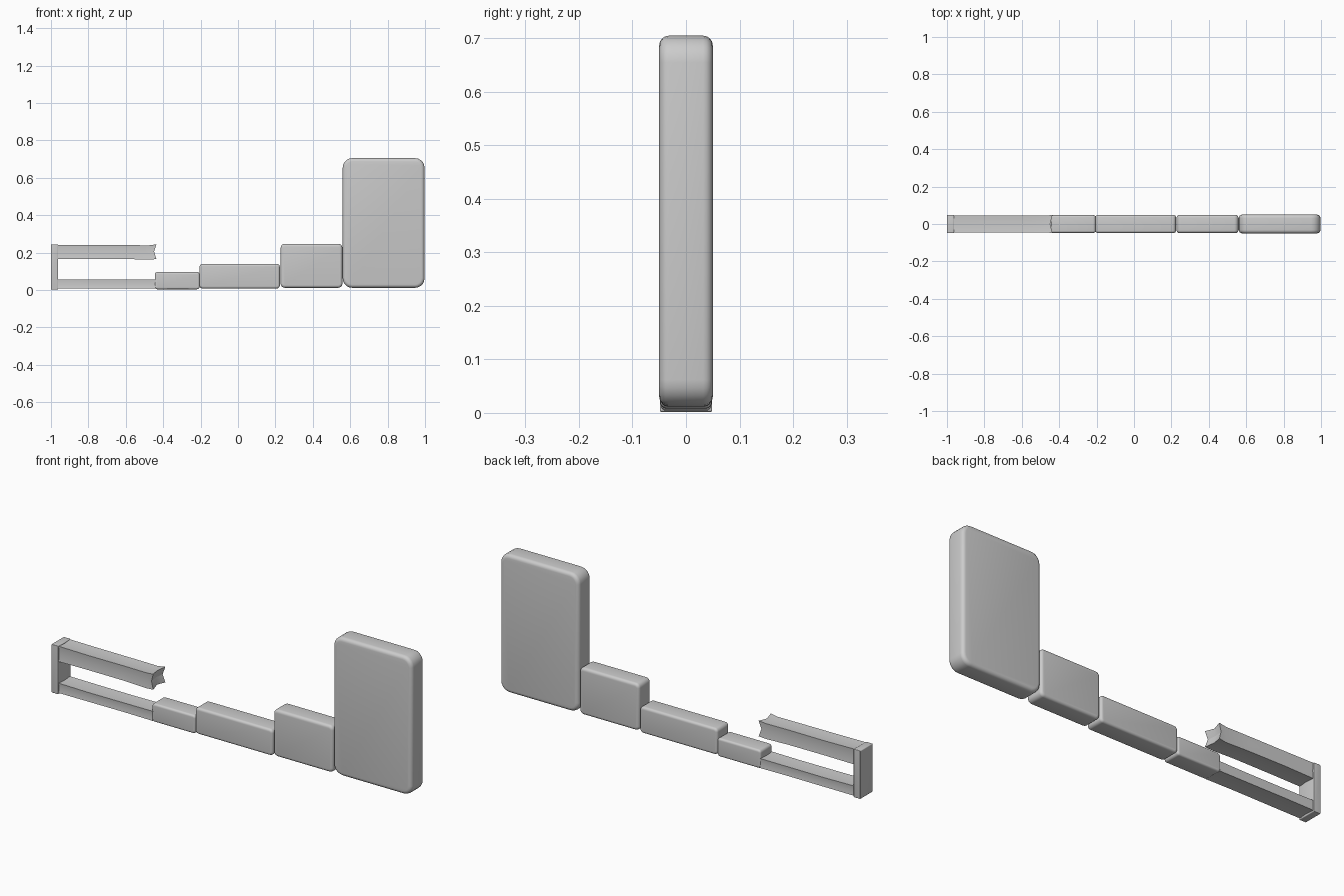
import bpy, bmesh, math

if "Cube" in bpy.data.objects:
    bpy.data.objects.remove(bpy.data.objects["Cube"])


def finish(bm, name, angle=40):
    bmesh.ops.recalc_face_normals(bm, faces=bm.faces)
    mesh = bpy.data.meshes.new(name)
    bm.to_mesh(mesh)
    bm.free()
    ob = bpy.data.objects.new(name, mesh)
    bpy.context.collection.objects.link(ob)
    bpy.ops.object.select_all(action='DESELECT')
    ob.select_set(True)
    bpy.context.view_layer.objects.active = ob
    bpy.ops.object.shade_smooth_by_angle(angle=math.radians(angle))
    return ob


def soft_block(name, x0, x1, z0, z1, half_y, corner, rim):
    """Slab with rounded outline corners and a softer front/back rim."""
    bm = bmesh.new()
    bmesh.ops.create_cube(bm, size=1)
    for v in bm.verts:
        v.co.x = x1 if v.co.x > 0 else x0
        v.co.y = half_y if v.co.y > 0 else -half_y
        v.co.z = z1 if v.co.z > 0 else z0
    depth = [e for e in bm.edges if abs(e.verts[0].co.y - e.verts[1].co.y) > half_y]
    bmesh.ops.bevel(bm, geom=depth, offset=corner, segments=5, profile=0.5, affect='EDGES')
    rims = [e for e in bm.edges
            if abs(e.verts[0].co.y - e.verts[1].co.y) < 1e-5]
    bmesh.ops.bevel(bm, geom=rims, offset=rim, segments=4, profile=0.5, affect='EDGES')
    return finish(bm, name)


def worn_rail(name, stations, pinch, notch):
    """Loft of slightly hollowed rectangles; stations are (x, z0, z1, half_y)."""
    bm = bmesh.new()
    rings = []
    for x, z0, z1, h in stations:
        m = (z0 + z1) / 2
        pts = [(-h, z0), (0, z0 + pinch), (h, z0), (h - pinch, m),
               (h, z1), (0, z1 - pinch), (-h, z1), (-h + pinch, m)]
        rings.append([bm.verts.new((x, y, z)) for y, z in pts])
    for a, b in zip(rings, rings[1:]):
        for i in range(8):
            j = (i + 1) % 8
            bm.faces.new((a[i], a[j], b[j], b[i]))
    bm.faces.new(rings[0])
    # hollowed free end
    for i in (1, 3, 5, 7):
        rings[-1][i].co.x -= notch * 0.7
    x, z0, z1, h = stations[-1]
    tip = bm.verts.new((x - notch, 0, (z0 + z1) / 2))
    for i in range(8):
        bm.faces.new((rings[-1][i], rings[-1][(i + 1) % 8], tip))
    return finish(bm, name, 30)


# Row of rising rounded blocks
soft_block("small_block", -0.445, -0.205, 0.004, 0.096, 0.047, 0.014, 0.010)
soft_block("long_block", -0.206, 0.224, 0.008, 0.140, 0.048, 0.018, 0.012)
soft_block("medium_block", 0.228, 0.558, 0.012, 0.247, 0.048, 0.022, 0.014)
soft_block("tall_block", 0.560, 0.997, 0.012, 0.705, 0.050, 0.050, 0.018)

# Open frame: end post and two rails
soft_block("end_post", -1.0, -0.962, 0.002, 0.244, 0.049, 0.004, 0.003)
worn_rail("upper_rail",
          [(-0.966, 0.165, 0.242, 0.045), (-0.80, 0.167, 0.240, 0.046),
           (-0.60, 0.166, 0.240, 0.045), (-0.475, 0.162, 0.239, 0.045),
           (-0.436, 0.166, 0.244, 0.048)], 0.004, 0.018)
worn_rail("lower_rail",
          [(-0.966, 0.008, 0.057, 0.045), (-0.80, 0.009, 0.055, 0.046),
           (-0.60, 0.009, 0.055, 0.045), (-0.440, 0.008, 0.056, 0.046)], 0.003, 0.005)
